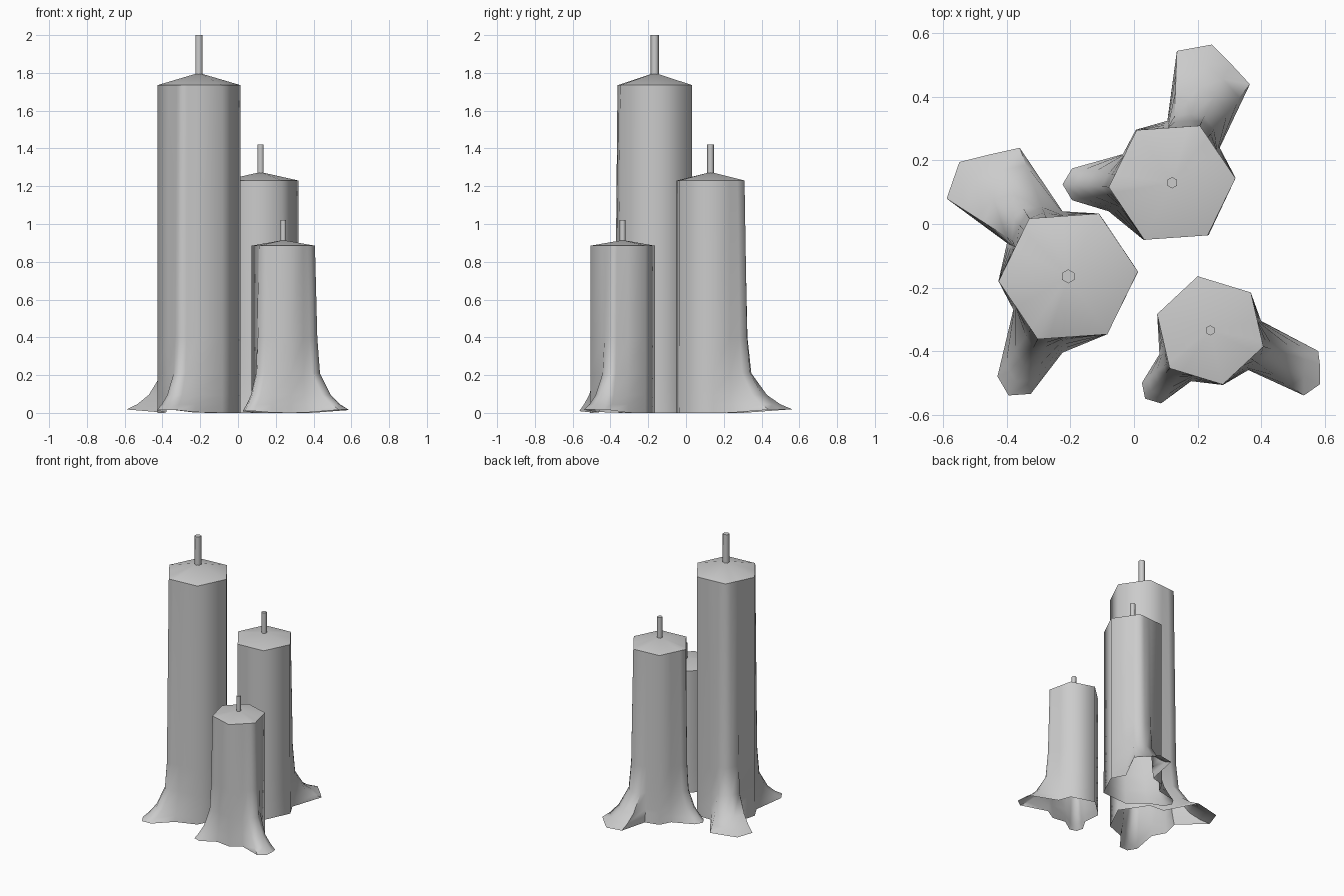
import bpy, bmesh, math
from mathutils import Vector

if "Cube" in bpy.data.objects:
    bpy.data.objects.remove(bpy.data.objects["Cube"])


def finish(bm, name, angle):
    bmesh.ops.recalc_face_normals(bm, faces=bm.faces)
    me = bpy.data.meshes.new(name)
    bm.to_mesh(me)
    bm.free()
    ob = bpy.data.objects.new(name, me)
    bpy.context.collection.objects.link(ob)
    bpy.ops.object.select_all(action='DESELECT')
    ob.select_set(True)
    bpy.context.view_layer.objects.active = ob
    bpy.ops.object.shade_smooth_by_angle(angle=math.radians(angle))
    return ob


def hex_point(center, radius, turn, p):
    """Project p radially onto the candle's hexagon, snapping to near corners."""
    d = Vector(p) - center
    a = math.degrees(math.atan2(d.y, d.x)) - turn
    corner = round(a / 60) * 60
    if abs(a - corner) < 4.5:
        a, r = corner, radius
    else:
        off = (a % 60) - 30
        r = radius * math.cos(math.radians(30)) / math.cos(math.radians(off))
    a = math.radians(a + turn)
    return center + Vector((math.cos(a), math.sin(a))) * r


# Melted wax flare: (height, share of the way out to the base outline)
FLARE = [(0, 1), (0.045, 0.75), (0.095, 0.47), (0.21, 0.15), (0.4, 0.07)]


def candle(name, center, radius, turn, rim, apex, wick_top, wick_r, outline):
    c = Vector(center)
    bm = bmesh.new()
    # wax body, open underneath
    rings = []
    for z, t in FLARE + [(rim, 0)]:
        ring = []
        for p in outline:
            h = hex_point(c, radius, turn, p)
            out = Vector(p) - h
            q = h + out * t
            lift = min(0.018, out.length * 0.08) if z == 0 else 0
            ring.append(bm.verts.new((q.x, q.y, z + lift)))
        rings.append(ring)
    n = len(outline)
    for lo, hi in zip(rings, rings[1:]):
        for i in range(n):
            j = (i + 1) % n
            bm.faces.new((lo[i], lo[j], hi[j], hi[i]))
    # shallow conical top
    tip = bm.verts.new((c.x, c.y, apex))
    for i in range(n):
        bm.faces.new((rings[-1][i], rings[-1][(i + 1) % n], tip))
    finish(bm, name + "_candle", 65)

    # six-sided wick
    bm = bmesh.new()
    z0 = apex - 0.02
    bmesh.ops.create_cone(bm, cap_ends=True, segments=6, radius1=wick_r,
                          radius2=wick_r, depth=wick_top - z0)
    bmesh.ops.translate(bm, verts=bm.verts, vec=(c.x, c.y, (wick_top + z0) / 2))
    finish(bm, name + "_wick", 65)


candle("tall", (-0.207, -0.165), 0.22, 4, 1.735, 1.80, 2.0, 0.022, [
    (0.013, -0.15), (-0.11, 0.033), (-0.225, 0.04), (-0.36, 0.24),
    (-0.45, 0.22), (-0.55, 0.195), (-0.59, 0.08), (-0.40, -0.06),
    (-0.427, -0.18), (-0.38, -0.27), (-0.43, -0.48), (-0.395, -0.54),
    (-0.325, -0.535), (-0.225, -0.405), (-0.084, -0.347)])

candle("middle", (0.12, 0.13), 0.2, 4, 1.23, 1.275, 1.42, 0.018, [
    (0.32, 0.145), (0.27, 0.24), (0.365, 0.44), (0.305, 0.505),
    (0.245, 0.565), (0.135, 0.545), (0.105, 0.325), (0.006, 0.297),
    (-0.035, 0.22), (-0.195, 0.175), (-0.225, 0.125), (-0.195, 0.075),
    (-0.08, 0.04), (0.03, -0.05), (0.235, -0.035)])

candle("short", (0.24, -0.335), 0.175, -17, 0.885, 0.915, 1.02, 0.016, [
    (0.40, -0.305), (0.368, -0.216), (0.20, -0.165), (0.073, -0.284),
    (0.08, -0.41), (0.025, -0.50), (0.035, -0.55), (0.085, -0.565),
    (0.18, -0.495), (0.28, -0.507), (0.36, -0.46), (0.535, -0.54),
    (0.585, -0.505), (0.585, -0.44), (0.58, -0.40)])
